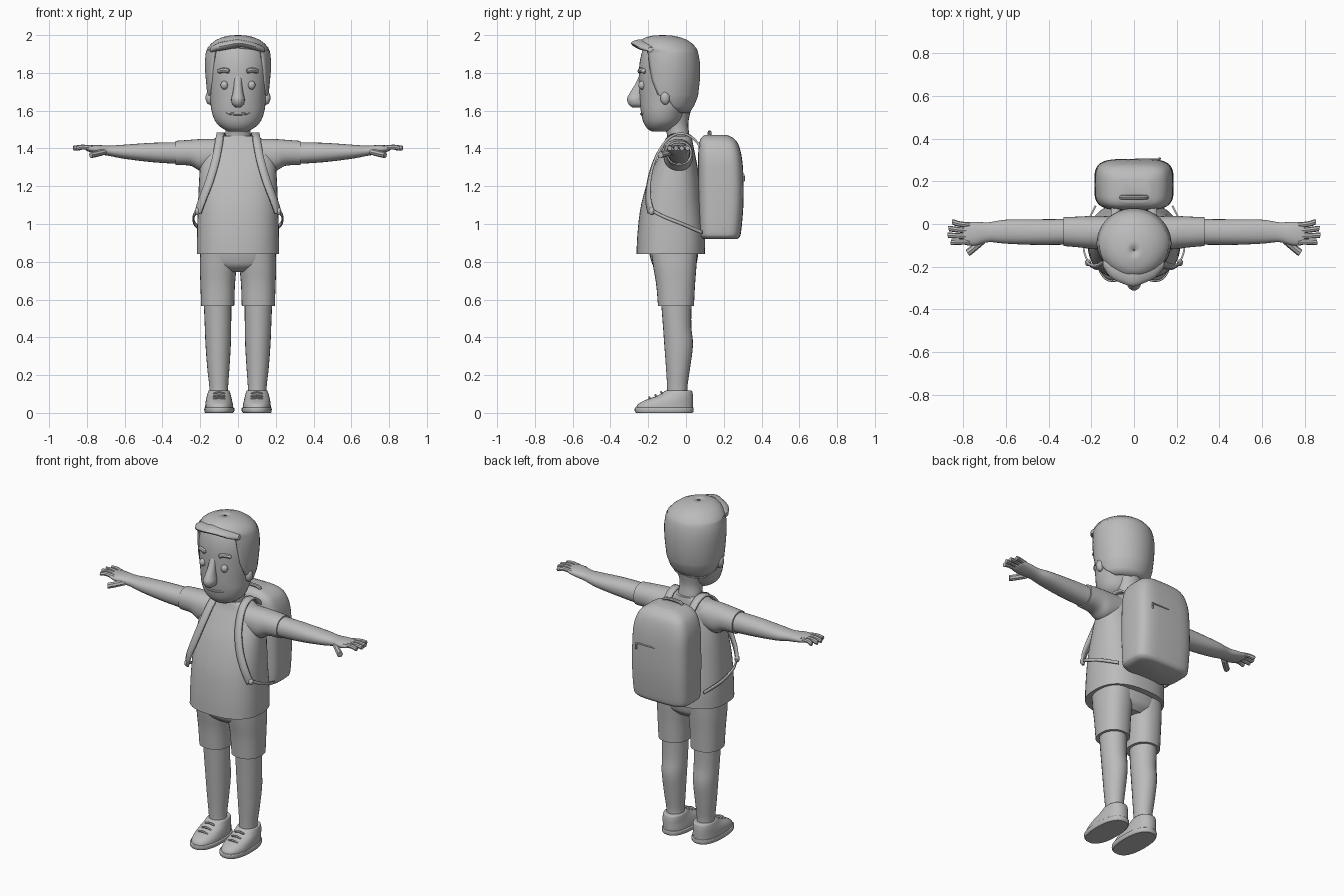
import bpy, bmesh, math
from mathutils import Vector

grey = bpy.data.materials.new("plain_grey")
grey.diffuse_color = (0.5, 0.5, 0.5, 1)


def smooth_rows(rows, steps=4):
    """Catmull-Rom interpolation of number tuples."""
    out = []
    for i in range(len(rows) - 1):
        a, b, c, d = rows[max(i - 1, 0)], rows[i], rows[i + 1], rows[min(i + 2, len(rows) - 1)]
        for k in range(steps):
            t = k / steps
            out.append(tuple(
                q + 0.5 * t * (r - p + t * (2 * p - 5 * q + 4 * r - s + t * (3 * (q - r) + s - p)))
                for p, q, r, s in zip(a, b, c, d)))
    return out + [tuple(rows[-1])]


def finish(name, bm, mirror=False):
    bmesh.ops.recalc_face_normals(bm, faces=bm.faces)
    me = bpy.data.meshes.new(name)
    bm.to_mesh(me)
    bm.free()
    ob = bpy.data.objects.new(name, me)
    bpy.context.collection.objects.link(ob)
    me.materials.append(grey)
    if mirror:
        ob.modifiers.new("mirror", 'MIRROR')
    return ob


def skin(bm, rings, closed=True):
    n = len(rings[0])
    for r, s in zip(rings, rings[1:]):
        for j in range(n if closed else n - 1):
            bm.faces.new((r[j], r[(j + 1) % n], s[(j + 1) % n], s[j]))


def loft(name, rows, axis='z', power=2.0, mirror=False, seg=32, steps=4):
    """Rows are (position on axis, min u, max u, min v, max v)."""
    bm = bmesh.new()
    rings = []
    for t, u0, u1, v0, v1 in smooth_rows(rows, steps):
        ring = []
        for j in range(seg):
            a = 2 * math.pi * j / seg
            c, s = math.cos(a), math.sin(a)
            u = (u0 + u1) / 2 + (u1 - u0) / 2 * math.copysign(abs(c) ** (2 / power), c)
            v = (v0 + v1) / 2 + (v1 - v0) / 2 * math.copysign(abs(s) ** (2 / power), s)
            ring.append(bm.verts.new({'z': (u, v, t), 'x': (t, u, v), 'y': (u, t, v)}[axis]))
        rings.append(ring)
    skin(bm, rings)
    bm.faces.new(rings[0])
    bm.faces.new(rings[-1])
    return finish(name, bm, mirror)


def ball(name, centre, size, mirror=False):
    bm = bmesh.new()
    bmesh.ops.create_uvsphere(bm, u_segments=16, v_segments=10, radius=1)
    for v in bm.verts:
        v.co = Vector(centre) + Vector([a * b for a, b in zip(v.co, size)])
    return finish(name, bm, mirror)


def tube(name, points, radius, mirror=False, seg=8):
    """Rounded rod through the points."""
    bm = bmesh.new()
    pts = [Vector(p) for p in smooth_rows(points, 4)]
    rings = []
    for i, p in enumerate(pts):
        d = (pts[min(i + 1, len(pts) - 1)] - pts[max(i - 1, 0)]).normalized()
        side = d.cross((0, 0, 1) if abs(d.z) < 0.9 else (0, 1, 0)).normalized()
        up = side.cross(d)
        end = i in (0, len(pts) - 1)
        r = radius * (0.55 if end else 1)
        rings.append([bm.verts.new(p + r * (side * math.cos(a) + up * math.sin(a)))
                      for a in (2 * math.pi * j / seg for j in range(seg))])
    skin(bm, rings)
    bm.faces.new(rings[0])
    bm.faces.new(rings[-1])
    return finish(name, bm, mirror)


def ribbon(name, rows, width, thick, wrap=None):
    """Flat strap; rows are (x, y, z, side x, side y, side z), mirrored."""
    bm = bmesh.new()
    rings = []
    for r in smooth_rows(rows, 6):
        p, s = Vector(r[:3]), Vector(r[3:]).normalized() * width / 2
        rings.append([bm.verts.new(p + s * k) for k in (-1, 0, 1)])
    skin(bm, rings, closed=False)
    ob = finish(name, bm)
    if wrap:
        m = ob.modifiers.new("rest_on", 'SHRINKWRAP')
        m.target, m.wrap_mode, m.offset = wrap, 'OUTSIDE', 0.006
    m = ob.modifiers.new("thickness", 'SOLIDIFY')
    m.thickness, m.offset = thick, 0
    ob.modifiers.new("mirror", 'MIRROR')
    return ob


# Shirt and sleeves
shirt = loft("shirt", [
    (.84, -.218, .218, -.262, .1), (.95, -.217, .217, -.257, .1), (1.1, -.212, .212, -.238, .085),
    (1.25, -.205, .205, -.195, .07), (1.36, -.195, .195, -.145, .05), (1.42, -.165, .165, -.115, .038),
    (1.455, -.115, .115, -.103, .032), (1.467, -.08, .08, -.1, .03)], power=2.5, seg=40)
loft("sleeve", [(.08, -.12, .035, 1.3, 1.452), (.19, -.118, .038, 1.28, 1.45),
                (.25, -.11, .035, 1.308, 1.446), (.33, -.103, .032, 1.312, 1.44)], 'x', 2.2, True)

# Arms and hands
loft("arm", [(.28, -.096, .024, 1.316, 1.433), (.45, -.098, .022, 1.327, 1.43),
             (.6, -.092, .02, 1.345, 1.42), (.68, -.085, .008, 1.36, 1.415),
             (.74, -.1, .01, 1.37, 1.418), (.79, -.098, .008, 1.383, 1.416),
             (.805, -.085, -.005, 1.39, 1.41)], 'x', 2.2, True, 24)
for i, (y0, x1, y1) in enumerate([(-.007, .852, .008), (-.033, .868, -.022),
                                  (-.059, .872, -.053), (-.083, .858, -.086)]):
    tube(f"finger_{i + 1}", [(.76, y0, 1.4), (.82, (y0 + y1) / 2, 1.407), (x1 - .008, y1, 1.402),
                             (x1, y1, 1.401)], .013, True)
tube("thumb", [(.7, -.07, 1.385), (.745, -.108, 1.373), (.773, -.131, 1.367), (.78, -.136, 1.366)], .017, True)

# Shorts and legs
loft("shorts_seat", [(.745, -.1, .1, -.13, .02), (.775, -.16, .16, -.17, .05),
                     (.81, -.195, .195, -.186, .06), (.86, -.2, .2, -.197, .067)], power=2.4)
loft("shorts_leg", [(.565, .02, .195, -.148, .042), (.68, .016, .199, -.158, .048),
                    (.77, .008, .202, -.173, .055), (.85, .004, .2, -.185, .06)], power=2.3, mirror=True)
loft("leg", [(.08, .05, .15, -.1, .01), (.14, .052, .152, -.1, .008), (.24, .045, .163, -.106, .022),
             (.36, .038, .172, -.115, .037), (.46, .036, .176, -.122, .028),
             (.6, .035, .182, -.133, .03)], mirror=True, seg=24)

# Shoes with soles and laces
loft("sole", [(0, .026, .174, -.265, .035), (.008, .02, .178, -.271, .04), (.026, .02, .178, -.271, .04),
              (.028, .03, .17, -.262, .033)], power=2.4, mirror=True)
loft("shoe", [(.02, .025, .174, -.266, .037), (.045, .027, .173, -.255, .038), (.068, .032, .17, -.215, .038),
              (.092, .038, .164, -.15, .037), (.115, .044, .157, -.112, .032),
              (.118, .052, .15, -.104, .022)], power=2.3, mirror=True)
for i, (y, z) in enumerate([(-.19, .077), (-.158, .09), (-.128, .106)]):
    tube(f"lace_{i + 1}", [(.068, y, z - .004), (.1, y - .004, z + .004), (.132, y, z - .004)], .006, True, 6)

# Neck and head
loft("neck", [(1.41, -.075, .075, -.1, .025), (1.47, -.068, .068, -.1, .018),
              (1.53, -.066, .066, -.12, .012), (1.6, -.08, .08, -.14, .025)], seg=24)
loft("head", [(1.49, -.05, .05, -.182, -.095), (1.508, -.085, .085, -.207, -.06),
              (1.54, -.118, .118, -.226, -.025), (1.59, -.138, .138, -.238, .0), (1.65, -.147, .147, -.245, .035),
              (1.75, -.157, .157, -.249, .052), (1.85, -.162, .162, -.246, .055),
              (1.93, -.142, .142, -.225, .025), (1.965, -.1, .1, -.19, -.02)], power=2.05, seg=40)
ball("ear", (.15, -.11, 1.668), (.022, .026, .036), True)
loft("nose", [(1.618, -.012, .012, -.285, -.225), (1.632, -.03, .03, -.303, -.22),
              (1.66, -.036, .036, -.312, -.22), (1.69, -.029, .029, -.3, -.22),
              (1.735, -.022, .022, -.272, -.22), (1.785, -.02, .02, -.248, -.22)], seg=20)
ball("eye", (.072, -.232, 1.735), (.02, .02, .023), True)
tube("eyebrow", [(.045, -.245, 1.807), (.075, -.238, 1.815), (.105, -.216, 1.806)], .013, True)
tube("mouth", [(-.065, -.216, 1.59), (-.03, -.234, 1.583), (.03, -.234, 1.583), (.065, -.216, 1.59)], .007)

# Hair shell, open over the face: (z, half width, front y, back y, y of front edge)
bm = bmesh.new()
rings = []
for z, w, y0, y1, edge in [
        (1.588, .125, -.2, .018, -.03), (1.625, .148, -.24, .043, -.07), (1.668, .16, -.25, .06, -.1),
        (1.685, .163, -.25, .065, -.15), (1.76, .17, -.252, .073, -.18), (1.81, .174, -.253, .075, -.19),
        (1.86, .175, -.253, .073, -.197), (1.9, .172, -.252, .066, -.2), (1.92, .167, -.252, .06, -.21),
        (1.932, .162, -.252, .054, -.252), (1.955, .142, -.248, .034, -.248), (1.975, .115, -.238, .005, -.238),
        (1.99, .08, -.21, -.035, -.21), (1.998, .04, -.17, -.08, -.17), (2.0, .004, -.127, -.12, -.127)]:
    cy, ry = (y0 + y1) / 2, (y1 - y0) / 2
    a1 = math.acos(max(-1, min(1, (edge - cy) / ry)))
    rings.append([bm.verts.new((w * math.sin(a), cy + ry * math.cos(a), z))
                  for a in (a1 * (j / 20 - 1) for j in range(41))])
skin(bm, rings, closed=False)
bmesh.ops.remove_doubles(bm, verts=bm.verts, dist=.0002)
hair = finish("hair", bm)
m = hair.modifiers.new("thickness", 'SOLIDIFY')
m.thickness, m.offset = .012, -1

# Swept fringe
loft("fringe", [(-.145, -.2, -.165, 1.91, 1.935), (-.11, -.25, -.16, 1.915, 1.957),
                (-.05, -.28, -.16, 1.925, 1.972), (0, -.292, -.16, 1.936, 1.978),
                (.05, -.275, -.16, 1.93, 1.97), (.1, -.25, -.16, 1.918, 1.955),
                (.14, -.205, -.165, 1.91, 1.935)], 'x', seg=16)

# Backpack with handle and zips
loft("backpack", [(.92, -.15, .15, .09, .27), (.93, -.172, .172, .077, .283), (.96, -.183, .183, .07, .292),
                  (1.1, -.186, .186, .066, .304), (1.25, -.184, .184, .064, .304), (1.35, -.178, .178, .064, .296),
                  (1.42, -.155, .155, .068, .278), (1.455, -.12, .12, .08, .25),
                  (1.472, -.075, .075, .1, .215)], power=4, seg=40)
tube("carry_handle", [(-.065, .125, 1.46), (-.045, .125, 1.483), (.045, .125, 1.483), (.065, .125, 1.46)], .01)
tube("pocket_zip", [(.0, .302, 1.26), (.06, .302, 1.26), (.12, .302, 1.26)], .005)
tube("zip_pull", [(.118, .304, 1.262), (.12, .306, 1.245), (.12, .305, 1.225)], .006)

# Shoulder straps, lower straps and buckles
ribbon("shoulder_strap", [
    (.085, .085, 1.4, 1, 0, 0), (.088, .03, 1.46, 1, 0, 0), (.092, -.04, 1.478, 1, 0, 0),
    (.1, -.11, 1.435, 1, 0, 0), (.118, -.165, 1.34, 1, .1, .1), (.15, -.195, 1.23, 1, .3, .25),
    (.188, -.2, 1.13, 1, .6, .3), (.212, -.185, 1.06, .8, .8, .3)], .042, .012, shirt)
ribbon("lower_strap", [
    (.212, -.185, 1.075, 0, 0, 1), (.235, -.12, 1.04, 0, 0, 1), (.228, -.02, 1.0, 0, 0, 1),
    (.18, .085, .955, 0, 0, 1)], .018, .008)
ball("buckle", (.215, -.182, 1.068), (.014, .016, .02), True)

# Smooth shading with sharp rims
bpy.ops.object.select_all(action='SELECT')
bpy.context.view_layer.objects.active = shirt
bpy.ops.object.shade_smooth_by_angle(angle=math.radians(40))
